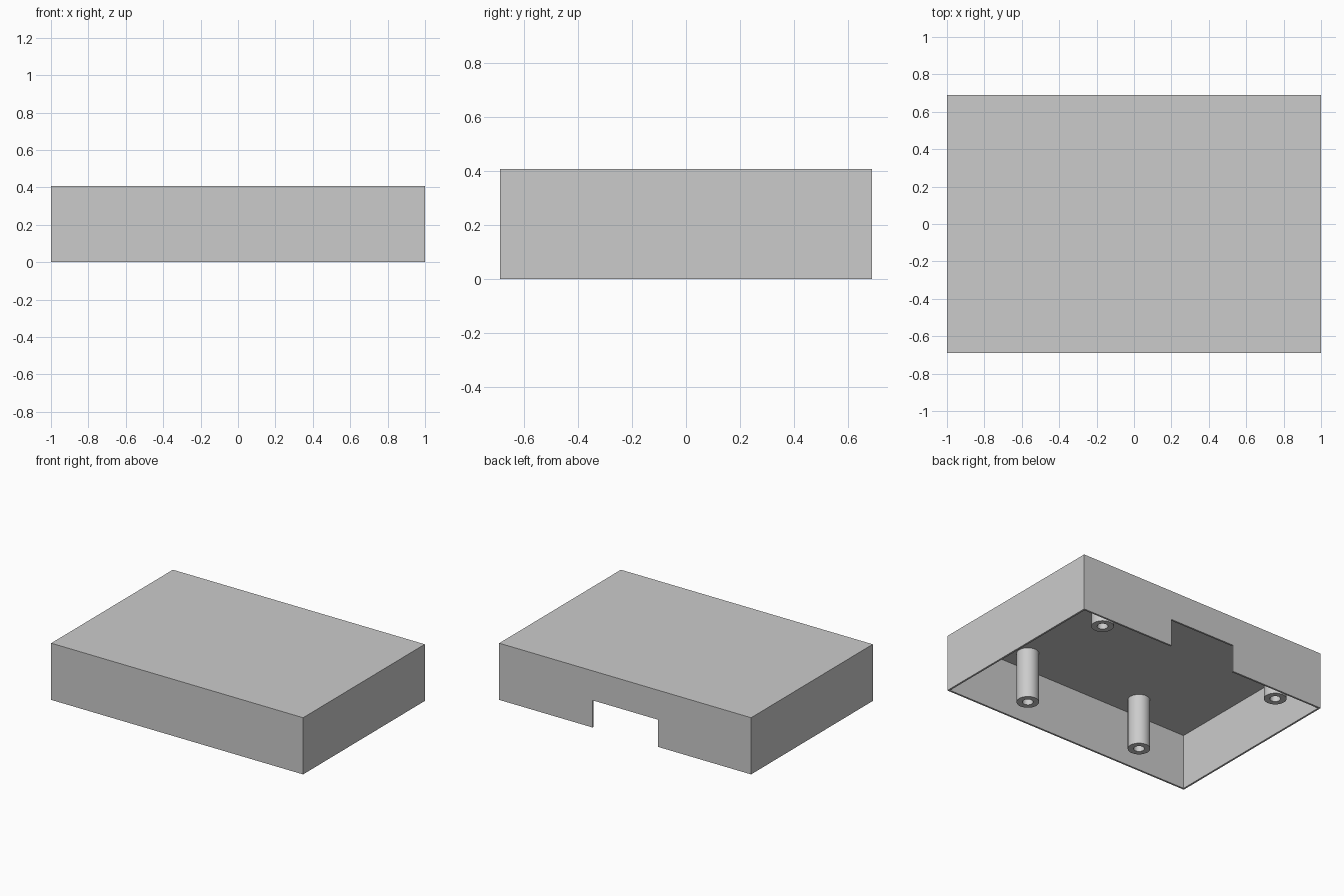
import bpy
import bmesh
import math
from mathutils import Matrix, Vector

if "Cube" in bpy.data.objects:
    bpy.data.objects.remove(bpy.data.objects["Cube"], do_unlink=True)

HALF_X, HALF_Y, HEIGHT = 1.0, 0.69, 0.407
WALL = 0.013

grey = bpy.data.materials.new("light_grey")
grey.use_nodes = True
colour = (0.6, 0.6, 0.6, 1)
grey.diffuse_color = colour
grey.node_tree.nodes["Principled BSDF"].inputs["Base Color"].default_value = colour


def make_object(name, bm):
    mesh = bpy.data.meshes.new(name)
    bmesh.ops.recalc_face_normals(bm, faces=bm.faces[:])
    bm.to_mesh(mesh)
    bm.free()
    mesh.materials.append(grey)
    obj = bpy.data.objects.new(name, mesh)
    bpy.context.collection.objects.link(obj)
    return obj


def box(name, low, high):
    low, high = Vector(low), Vector(high)
    bm = bmesh.new()
    matrix = Matrix.Translation((low + high) / 2) @ Matrix.Diagonal((*(high - low), 1))
    bmesh.ops.create_cube(bm, size=1, matrix=matrix)
    return make_object(name, bm)


def cut(target, cutter):
    cutter.hide_render = True
    mod = target.modifiers.new("cut", "BOOLEAN")
    mod.operation = "DIFFERENCE"
    mod.solver = "EXACT"
    mod.object = cutter
    bpy.context.view_layer.objects.active = target
    bpy.ops.object.modifier_apply(modifier=mod.name)
    bpy.data.objects.remove(cutter, do_unlink=True)


# Cover: thin box open underneath, with a notch in the back wall
cover = box("cover", (-HALF_X, -HALF_Y, 0), (HALF_X, HALF_Y, HEIGHT))
cut(cover, box("cavity_cutter", (WALL - HALF_X, WALL - HALF_Y, -0.2),
               (HALF_X - WALL, HALF_Y - WALL, HEIGHT - WALL)))
cut(cover, box("notch_cutter", (-0.26, 0.6, -0.1), (0.26, 0.8, 0.195)))


# Hollow screw post hanging from the underside of the top
def screw_post(name, x, y, outer=0.073, inner=0.035, bottom=0.03):
    bm = bmesh.new()
    top = HEIGHT - WALL / 2
    profile = [(inner, top), (inner, bottom), (outer, bottom), (outer, top)]
    verts = [bm.verts.new((r, 0, z)) for r, z in profile]
    edges = [bm.edges.new((verts[i - 1], verts[i])) for i in range(4)]
    bmesh.ops.spin(bm, geom=verts + edges, cent=(0, 0, 0), axis=(0, 0, 1),
                   angle=math.tau, steps=48)
    bmesh.ops.remove_doubles(bm, verts=bm.verts[:], dist=0.0005)
    post = make_object(name, bm)
    post.location = (x, y, 0)
    bpy.ops.object.select_all(action="DESELECT")
    post.select_set(True)
    bpy.context.view_layer.objects.active = post
    bpy.ops.object.shade_smooth_by_angle(angle=math.radians(30))


for side, sign in (("left", 1), ("right", -1)):
    screw_post("back_post_" + side, sign * 0.73, 0.553)
    screw_post("front_post_" + side, sign * 0.47, -0.51)
